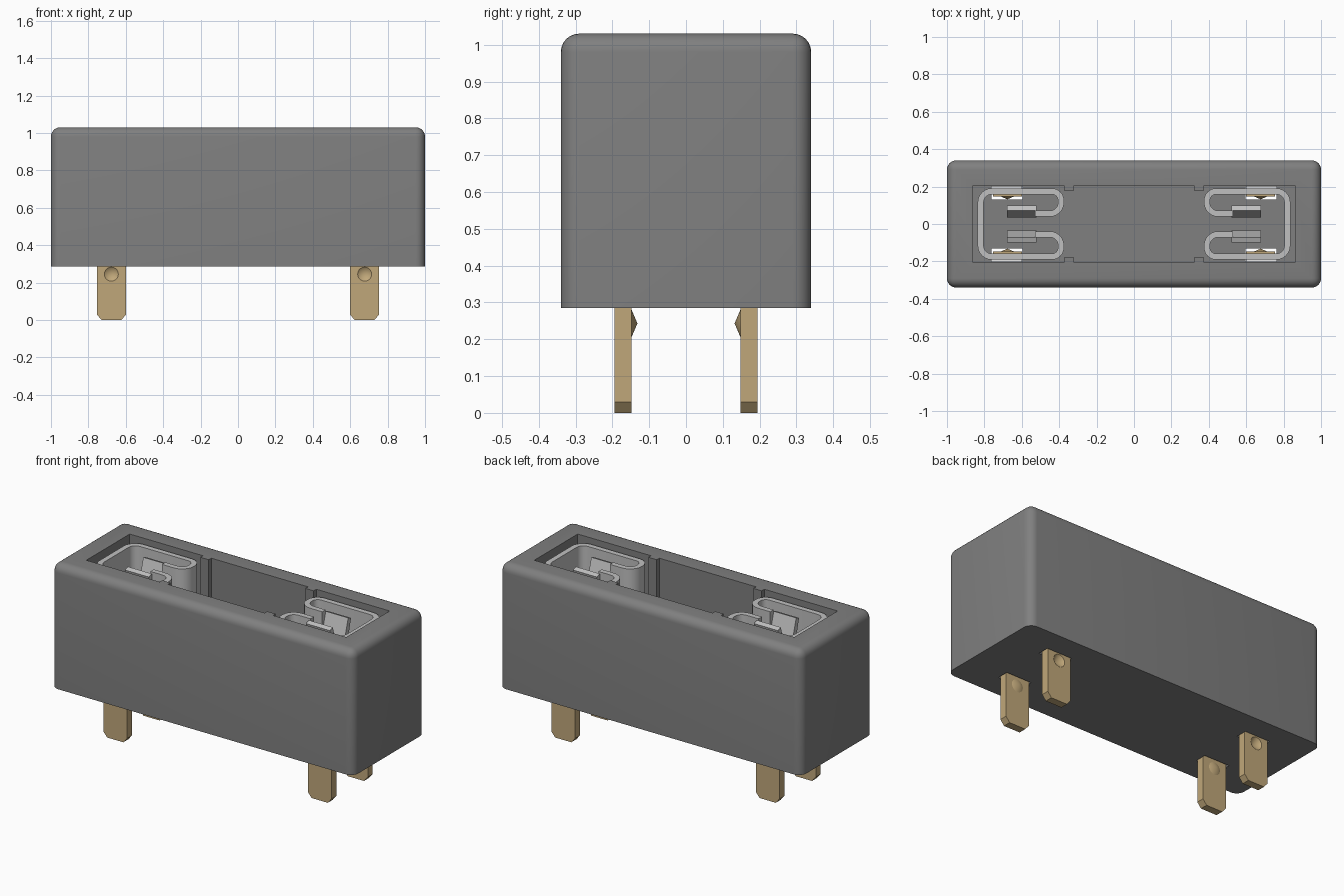
import bpy, bmesh, math
from mathutils import Vector

if "Cube" in bpy.data.objects:
    bpy.data.objects.remove(bpy.data.objects["Cube"])


def material(name, rgb):
    m = bpy.data.materials.new(name)
    m.use_nodes = True
    m.diffuse_color = (*rgb, 1)
    m.node_tree.nodes["Principled BSDF"].inputs["Base Color"].default_value = (*rgb, 1)
    return m


GREY = material("housing grey", (0.215, 0.215, 0.215))
SILVER = material("contact silver", (0.53, 0.53, 0.53))
PALE = material("pale silver", (0.8, 0.8, 0.8))
BRASS = material("pin brass", (0.53, 0.39, 0.195))


def finish(name, bm, mat):
    bmesh.ops.recalc_face_normals(bm, faces=bm.faces)
    mesh = bpy.data.meshes.new(name)
    bm.to_mesh(mesh)
    bm.free()
    mesh.materials.append(mat)
    obj = bpy.data.objects.new(name, mesh)
    bpy.context.collection.objects.link(obj)
    return obj


def prism(name, points, vec, mat):
    """Closed outline extruded along vec."""
    bm = bmesh.new()
    face = bm.faces.new([bm.verts.new(p) for p in points])
    ext = bmesh.ops.extrude_face_region(bm, geom=[face], use_keep_orig=True)
    verts = [g for g in ext["geom"] if isinstance(g, bmesh.types.BMVert)]
    bmesh.ops.translate(bm, verts=verts, vec=Vector(vec))
    return finish(name, bm, mat)


def box(name, x0, x1, y0, y1, z0, z1, mat):
    pts = [(x0, y0, z0), (x1, y0, z0), (x1, y1, z0), (x0, y1, z0)]
    return prism(name, pts, (0, 0, z1 - z0), mat)


def cone(name, x, base_y, tip_y, z, r, mat):
    bm = bmesh.new()
    ring = [bm.verts.new((x + r * math.cos(i * math.tau / 20), base_y,
                          z + r * math.sin(i * math.tau / 20))) for i in range(20)]
    tip = bm.verts.new((x, tip_y, z))
    bm.faces.new(ring)
    for i in range(20):
        bm.faces.new((ring[i], ring[(i + 1) % 20], tip))
    return finish(name, bm, mat)


def select(obj):
    bpy.ops.object.select_all(action='DESELECT')
    obj.select_set(True)
    bpy.context.view_layer.objects.active = obj


def boolean(obj, tool, operation='DIFFERENCE'):
    tool.hide_render = True
    mod = obj.modifiers.new("cut", 'BOOLEAN')
    mod.operation, mod.solver, mod.object = operation, 'EXACT', tool
    select(obj)
    bpy.ops.object.modifier_apply(modifier=mod.name)
    bpy.data.objects.remove(tool)


def smooth(obj):
    select(obj)
    bpy.ops.object.shade_smooth_by_angle(angle=math.radians(32))


# Housing: block with rounded sides and top, square bottom edge
Z0, Z1, FLOOR = 0.285, 1.03, 0.35
bm = bmesh.new()
bmesh.ops.create_cube(bm, size=1)
for v in bm.verts:
    v.co = (v.co.x * 2, v.co.y * 0.68, Z1 if v.co.z > 0 else Z0)
edges = [e for e in bm.edges if max(v.co.z for v in e.verts) > 0.9]
bmesh.ops.bevel(bm, geom=edges, offset=0.05, segments=6, profile=0.5, affect='EDGES')
housing = finish("housing", bm, GREY)

# Cavity with four guide ribs
quarter = [(0.32, 0.205), (0.32, 0.18), (0.375, 0.18), (0.375, 0.205), (0.86, 0.205)]
half = [(-x, y) for x, y in reversed(quarter)] + quarter
outline = half + [(x, -y) for x, y in reversed(half)]
boolean(housing, prism("cavity", [(x, y, FLOOR) for x, y in outline], (0, 0, 1), GREY))

# Slots in the floor for the pins
for sx in (-1, 1):
    for sy in (-1, 1):
        xs, ys = sorted((sx * 0.597, sx * 0.763)), sorted((sy * 0.132, sy * 0.2))
        boolean(housing, box("slot", *xs, *ys, 0.2, 0.4, GREY))
smooth(housing)


def arc(cx, cy, r, a0, a1, n=6):
    return [(cx + r * math.cos(math.radians(a0 + (a1 - a0) * i / n)),
             cy + r * math.sin(math.radians(a0 + (a1 - a0) * i / n))) for i in range(n + 1)]


def clip_band(name, s):
    """Bent spring strip: rounded C whose ends curl back inward."""
    upper = (arc(0.76, 0.115, 0.06, 0, 90) + arc(0.44, 0.125, 0.05, 90, 180)
             + arc(0.45, 0.115, 0.06, 180, 270) + [(0.53, 0.055)])
    path = [(x, -y) for x, y in reversed(upper)] + upper
    bm = bmesh.new()
    low = [bm.verts.new((s * x, y, FLOOR + 0.01)) for x, y in path]
    top = [bm.verts.new((s * x, y, 1.0)) for x, y in path]
    for i in range(len(path) - 1):
        bm.faces.new((low[i], low[i + 1], top[i + 1], top[i]))
    band = finish(name, bm, SILVER)
    mod = band.modifiers.new("thickness", 'SOLIDIFY')
    mod.thickness, mod.offset, mod.use_even_offset = 0.032, 0, True
    select(band)
    bpy.ops.object.modifier_apply(modifier=mod.name)
    smooth(band)


blade_profile = [(0.06, 0.5), (0.035, 0.86), (0.073, 0.99),
                 (0.1, 0.98), (0.067, 0.85), (0.09, 0.5)]
pin_outline = [(0.598, 0.03), (0.623, 0), (0.73, 0), (0.755, 0.03), (0.755, 0.4), (0.598, 0.4)]

for sx, side in ((1, "left"), (-1, "right")):
    clip_band(f"{side}_clip", sx)
    for sy, end in ((-1, "front"), (1, "back")):
        tag = f"{side}_{end}"
        # Flared contact blade
        prism(f"{tag}_blade", [(sx * 0.52, sy * y, z) for y, z in blade_profile],
              (sx * 0.158, 0, 0), SILVER)
        # Outer tab between the clip and the cavity wall
        xs, ys = sorted((sx * 0.6, sx * 0.765)), sorted((sy * 0.19, sy * 0.204))
        box(f"{tag}_tab", *xs, *ys, FLOOR + 0.01, 0.96, PALE)
        # Solder pin with chamfered tip, pressed dimple and matching bump
        pin = prism(f"{tag}_pin", [(sx * x, sy * 0.148, z) for x, z in pin_outline],
                    (0, sy * 0.046, 0), BRASS)
        boolean(pin, cone("dimple", sx * 0.677, sy * 0.1945, sy * 0.165, 0.245, 0.038, BRASS))
        bump = cone(f"{tag}_bump", sx * 0.677, sy * 0.15, sy * 0.132, 0.243, 0.042, BRASS)
        smooth(pin)
        smooth(bump)
